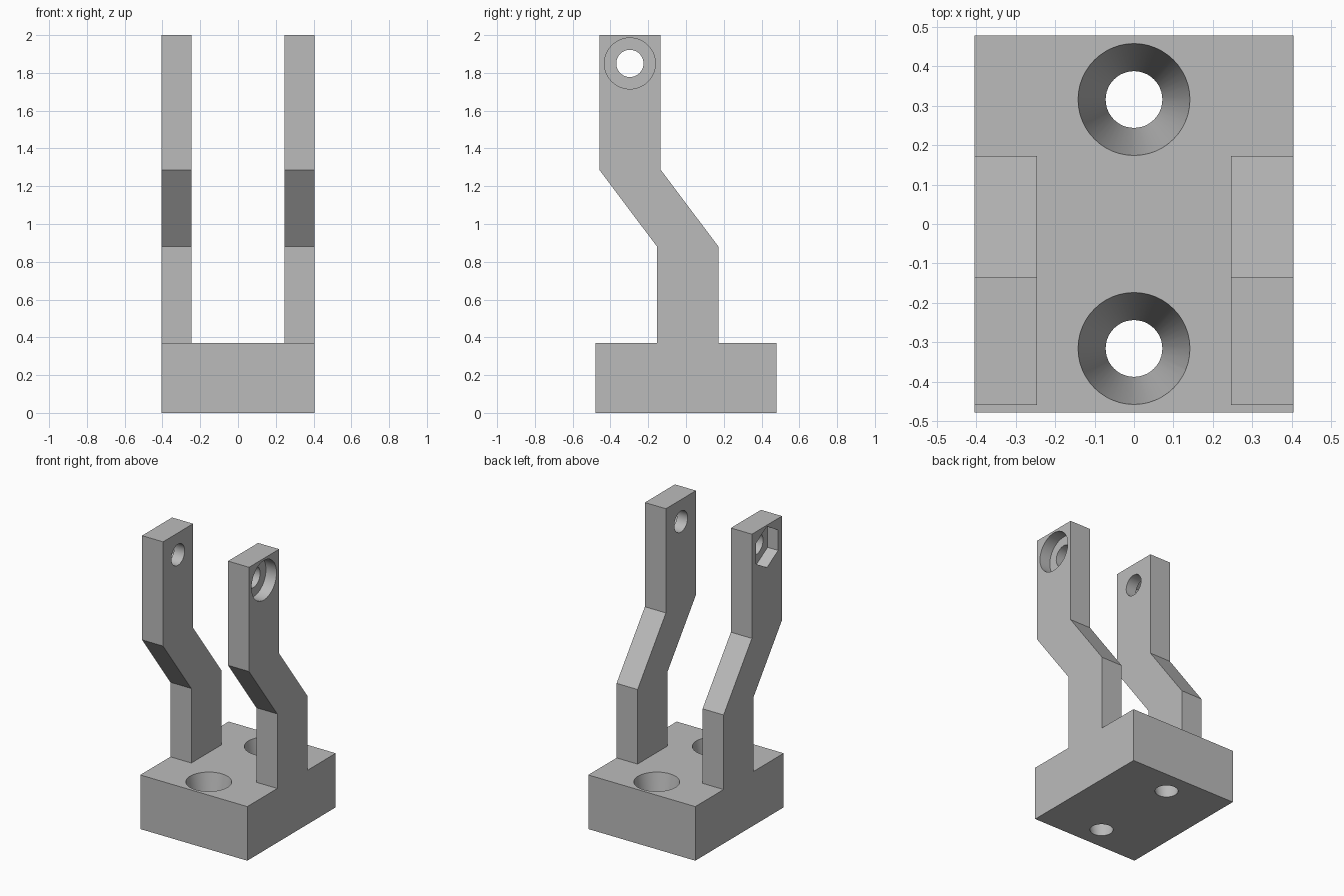
import bpy, bmesh, math
from mathutils import Matrix

cube = bpy.data.objects.get("Cube")
if cube:
    bpy.data.objects.remove(cube, do_unlink=True)

HALF_X, HALF_Y, BASE_TOP = 0.405, 0.478, 0.37
ARM_INNER = 0.246
PIN_Y, PIN_Z = -0.297, 1.85

grey = bpy.data.materials.new("plain_grey")
grey.use_nodes = True
grey.diffuse_color = (0.5, 0.5, 0.5, 1)
grey.node_tree.nodes["Principled BSDF"].inputs["Base Color"].default_value = grey.diffuse_color


def make(name, bm):
    bmesh.ops.recalc_face_normals(bm, faces=bm.faces)
    mesh = bpy.data.meshes.new(name)
    bm.to_mesh(mesh)
    bm.free()
    mesh.materials.append(grey)
    obj = bpy.data.objects.new(name, mesh)
    bpy.context.collection.objects.link(obj)
    return obj


def cone(name, r_low, r_high, length, matrix, sides=48):
    bm = bmesh.new()
    bmesh.ops.create_cone(bm, cap_ends=True, segments=sides, radius1=r_low,
                          radius2=r_high, depth=length, matrix=matrix)
    return make(name, bm)


def cut(target, cutter):
    mod = target.modifiers.new("cut", 'BOOLEAN')
    mod.operation, mod.solver, mod.object = 'DIFFERENCE', 'EXACT', cutter
    bpy.context.view_layer.objects.active = target
    bpy.ops.object.modifier_apply(modifier=mod.name)
    bpy.data.objects.remove(cutter, do_unlink=True)


# Side profile of base and cranked arm, extruded across the full width
profile = [(-HALF_Y, 0), (HALF_Y, 0), (HALF_Y, BASE_TOP), (0.172, BASE_TOP),
           (0.172, 0.88), (-0.134, 1.287), (-0.134, 2), (-0.459, 2),
           (-0.459, 1.287), (-0.153, 0.88), (-0.153, BASE_TOP), (-HALF_Y, BASE_TOP)]
bm = bmesh.new()
face = bm.faces.new([bm.verts.new((-HALF_X, y, z)) for y, z in profile])
side = bmesh.ops.extrude_face_region(bm, geom=[face])["geom"]
bmesh.ops.translate(bm, vec=(2 * HALF_X, 0, 0),
                    verts=[v for v in side if isinstance(v, bmesh.types.BMVert)])
bracket = make("fork_bracket", bm)

# Gap that splits the upright into two arms
bm = bmesh.new()
bmesh.ops.create_cube(bm, size=2, matrix=Matrix.Translation((0, 0, BASE_TOP + 1))
                      @ Matrix.Diagonal((ARM_INNER, 0.7, 1, 1)))
cut(bracket, make("arm_gap", bm))

# Tapered mounting holes through the base
for y in (-0.316, 0.316):
    cut(bracket, cone("mounting_hole", 0.065, 0.149, 0.444,
                      Matrix.Translation((0, y, BASE_TOP / 2))))

# Pin hole through both arms, round recess on the left, nut recess on the right
lay = Matrix.Rotation(math.pi / 2, 4, 'Y')
cut(bracket, cone("pin_hole", 0.072, 0.072, 2, Matrix.Translation((0, PIN_Y, PIN_Z)) @ lay))
for name, sx, r, sides in (("head_recess", 1, 0.135, 48), ("nut_recess", -1, 0.14, 6)):
    bm = bmesh.new()
    ring = [bm.verts.new((sx * 0.325, PIN_Y + r * math.sin(a), PIN_Z + r * math.cos(a)))
            for a in (math.tau * i / sides for i in range(sides))]
    disc = bm.faces.new(ring)
    out = bmesh.ops.extrude_face_region(bm, geom=[disc])["geom"]
    bmesh.ops.translate(bm, vec=(sx * 0.2, 0, 0),
                        verts=[v for v in out if isinstance(v, bmesh.types.BMVert)])
    cut(bracket, make(name, bm))

# Smooth hole walls, crisp edges elsewhere
bpy.ops.object.select_all(action='DESELECT')
bracket.select_set(True)
bpy.context.view_layer.objects.active = bracket
bpy.ops.object.shade_smooth_by_angle(angle=math.radians(30))
